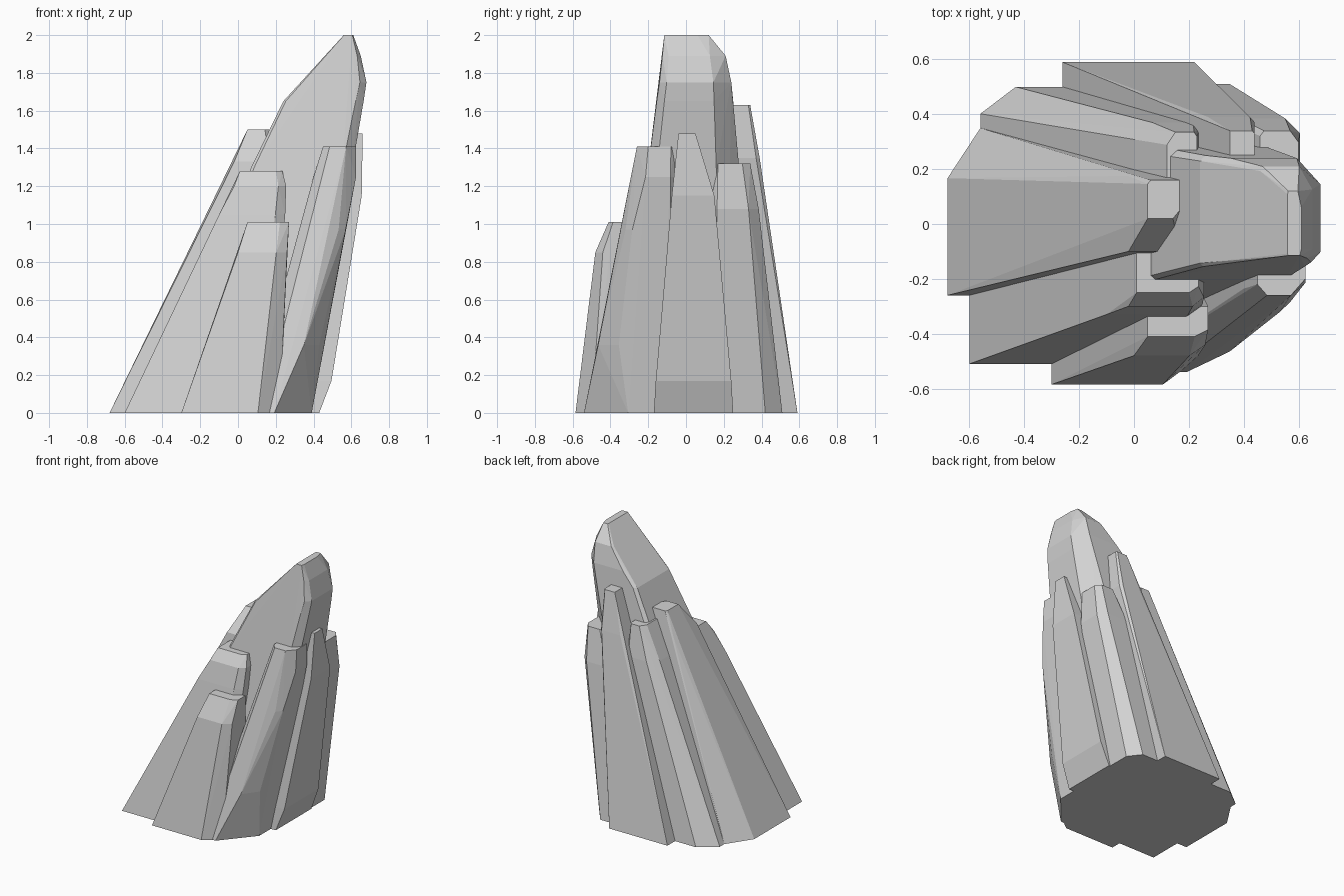
import bpy
import bmesh

cube = bpy.data.objects.get("Cube")
if cube:
    bpy.data.objects.remove(cube, do_unlink=True)

# Single stone colour
stone = bpy.data.materials.new("light_grey_stone")
stone.use_nodes = True
stone.diffuse_color = (0.65, 0.65, 0.65, 1)
bsdf = stone.node_tree.nodes["Principled BSDF"]
bsdf.inputs["Base Color"].default_value = stone.diffuse_color
bsdf.inputs["Roughness"].default_value = 0.9


def ring_points(cuts, z, x0, x1, y0, y1, own_cuts=None):
    """Rectangle with its four corners cut: (x0,y0) (x1,y0) (x1,y1) (x0,y1)."""
    corners = [(x0, y0, 1, 1), (x1, y0, -1, 1), (x1, y1, -1, -1), (x0, y1, 1, -1)]
    for (x, y, sx, sy), cut in zip(corners, own_cuts or cuts):
        yield (x + sx * cut * (x1 - x0), y, z)
        yield (x, y + sy * cut * (y1 - y0), z)


def spire(name, cuts, *rings):
    """Faceted rock made as the convex hull of stacked rings."""
    bm = bmesh.new()
    for ring in rings:
        for point in ring_points(cuts, *ring):
            bm.verts.new(point)
    bmesh.ops.remove_doubles(bm, verts=bm.verts, dist=0.0005)
    hull = bmesh.ops.convex_hull(bm, input=bm.verts)
    unused = {v for v in hull["geom_interior"] + hull["geom_unused"]
              if isinstance(v, bmesh.types.BMVert) and v.is_valid}
    bmesh.ops.delete(bm, geom=list(unused), context="VERTS")
    bmesh.ops.dissolve_limit(bm, angle_limit=0.02, verts=bm.verts, edges=bm.edges)
    bmesh.ops.recalc_face_normals(bm, faces=bm.faces)
    mesh = bpy.data.meshes.new(name)
    bm.to_mesh(mesh)
    bm.free()
    mesh.materials.append(stone)
    obj = bpy.data.objects.new(name, mesh)
    bpy.context.collection.objects.link(obj)
    return obj


# Tall leaning peak, rings as z, x range, y range, optional own corner cuts
spire("main_peak", (0.03, 0.1, 0.25, 0.05),
      (0, -0.45, 0.36, -0.36, 0.4),
      (1.3, 0.07, 0.605, -0.2, 0.28),
      (1.65, 0.24, 0.665, -0.155, 0.25),
      (1.75, 0.335, 0.68, -0.14, 0.24),
      (1.89, 0.46, 0.65, -0.125, 0.21),
      (2, 0.56, 0.61, -0.115, 0.12))

# Long sloping slab on the low side
spire("west_slab", (0, 0.1, 0, 0),
      (0, -0.68, -0.28, -0.26, 0.35, (0, 0, 0, 0.3)),
      (1.33, -0.02, 0.19, -0.1, 0.175),
      (1.5, 0.05, 0.165, 0.02, 0.16, (0, 0.2, 0, 0.1)))

# Front spires
spire("front_west_spire", (0, 0.15, 0.1, 0),
      (0, -0.6, 0.15, -0.51, -0.1),
      (1.05, -0.1, 0.25, -0.33, -0.08),
      (1.2, -0.02, 0.255, -0.3, -0.08),
      (1.28, 0.01, 0.235, -0.25, -0.1))
spire("front_low_spire", (0, 0.22, 0, 0),
      (0, -0.3, 0.22, -0.585, -0.2),
      (0.85, 0, 0.26, -0.48, -0.3),
      (1.01, 0.05, 0.27, -0.41, -0.3))
spire("front_east_spire", (0.2, 0.3, 0.1, 0),
      (0, 0.06, 0.39, -0.54, -0.15, (0.2, 0.6, 0, 0)),
      (0.36, 0.16, 0.43, -0.465, -0.1),
      (0.97, 0.32, 0.57, -0.32, -0.08, (0.2, 0.15, 0, 0)),
      (1.25, 0.4, 0.625, -0.28, -0.06),
      (1.41, 0.45, 0.625, -0.26, -0.06))

# Narrowing buttress under the overhang
spire("east_buttress", (0, 0, 0, 0),
      (0, 0, 0.43, -0.17, 0.25),
      (0.17, 0.1, 0.495, -0.16, 0.24),
      (1.15, 0.4, 0.655, -0.075, 0.15),
      (1.48, 0.5, 0.66, -0.04, 0.05))

# Back spires
spire("back_east_spire", (0, 0.1, 0.22, 0.1),
      (0, 0.1, 0.42, 0.1, 0.51),
      (1.08, 0.36, 0.605, 0.14, 0.385),
      (1.32, 0.46, 0.6, 0.15, 0.34))
spire("back_tall_spire", (0, 0, 0.1, 0),
      (0, -0.26, 0.22, 0.2, 0.59, (0, 0, 0, 0)),
      (1.35, 0.27, 0.44, 0.2, 0.39),
      (1.63, 0.35, 0.44, 0.24, 0.34))
spire("back_west_spire", (0, 0, 0.1, 0.28),
      (0, -0.56, -0.1, 0.15, 0.5),
      (1.2, 0, 0.24, 0.15, 0.37),
      (1.43, 0.12, 0.23, 0.17, 0.335))
